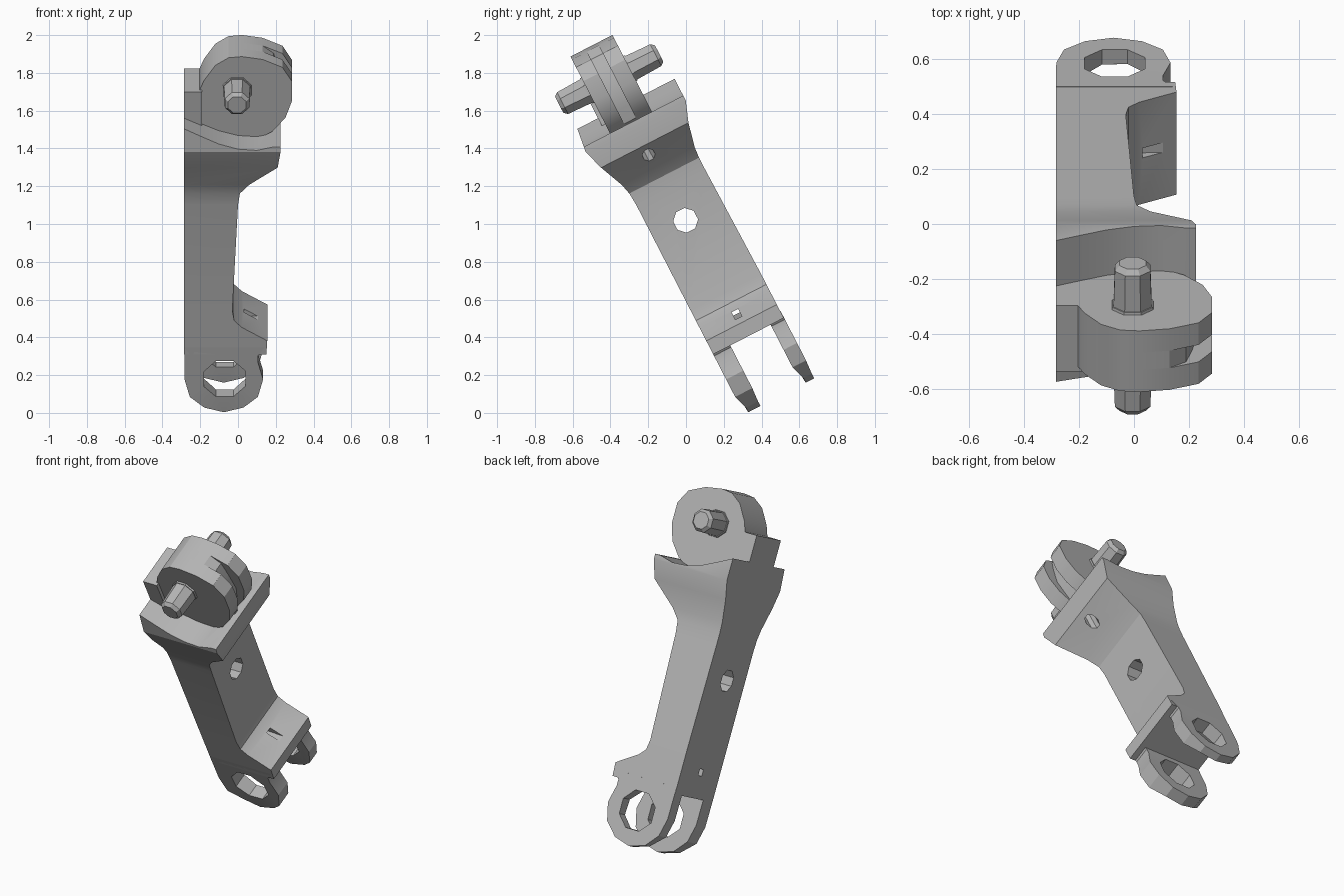
import bpy, bmesh, math
from mathutils import Matrix, Vector

cube = bpy.data.objects.get("Cube")
if cube:
    bpy.data.objects.remove(cube, do_unlink=True)

# The link is modelled upright (x, depth, length) and then leaned forward
LEAN = Matrix.Rotation(math.radians(27.25), 4, 'X')

grey = bpy.data.materials.new("plain_grey")
grey.use_nodes = True
grey.diffuse_color = (0.46, 0.46, 0.46, 1)
for node in grey.node_tree.nodes:
    if node.type == 'BSDF_PRINCIPLED':
        node.inputs["Base Color"].default_value = grey.diffuse_color


def loft(name, rings):
    """Skin a list of equally long point rings and cap both ends."""
    bm = bmesh.new()
    loops = [[bm.verts.new(p) for p in ring] for ring in rings]
    n = len(rings[0])
    for a, b in zip(loops, loops[1:]):
        for i in range(n):
            j = (i + 1) % n
            bm.faces.new((a[i], a[j], b[j], b[i]))
    bm.faces.new(loops[0][::-1])
    bm.faces.new(loops[-1])
    bmesh.ops.recalc_face_normals(bm, faces=bm.faces)
    mesh = bpy.data.meshes.new(name)
    bm.to_mesh(mesh)
    bm.free()
    mesh.materials.append(grey)
    obj = bpy.data.objects.new(name, mesh)
    bpy.context.collection.objects.link(obj)
    return obj


def prism(name, outline, d0, d1):
    """Extrude an (x, length) outline through the depth."""
    return loft(name, [[(x, d, u) for x, u in outline] for d in (d0, d1)])


def rod(name, start, end, r0, r1=None, sides=8):
    """Cylinder or cone between two points."""
    start, end = Vector(start), Vector(end)
    turn = (end - start).to_track_quat('Z', 'Y')
    rings = []
    for centre, r in ((start, r0), (end, r1 or r0)):
        angles = [math.tau * (i + 0.5) / sides for i in range(sides)]
        rings.append([centre + turn @ Vector((r * math.cos(a), r * math.sin(a), 0))
                      for a in angles])
    return loft(name, rings)


def cut(obj, *cutters):
    """Subtract the cutters and throw them away."""
    for cutter in cutters:
        cutter.hide_render = True
        mod = obj.modifiers.new("cut", 'BOOLEAN')
        mod.operation, mod.solver, mod.object = 'DIFFERENCE', 'EXACT', cutter
    bpy.context.view_layer.update()
    evaluated = obj.evaluated_get(bpy.context.evaluated_depsgraph_get())
    mesh = bpy.data.meshes.new_from_object(evaluated)
    obj.modifiers.clear()
    obj.data = mesh
    for cutter in cutters:
        bpy.data.objects.remove(cutter, do_unlink=True)


# Arm: length, right edge, front depth, back depth at each station
LEFT = -0.285
stations = [
    (0.21, 0.15, 0.27, 0.69), (0.29, 0.155, 0.27, 0.69),
    (0.37, 0.02, 0.27, 0.69), (0.41, -0.02, 0.27, 0.69),
    (0.47, -0.03, 0.27, 0.69), (1.10, 0.0, 0.27, 0.68),
    (1.17, 0.01, 0.265, 0.68), (1.23, 0.06, 0.25, 0.685),
    (1.36, 0.21, 0.195, 0.715), (1.47, 0.225, 0.16, 0.756),
    (1.62, 0.225, 0.18, 0.756)]
arm = loft("arm", [[(LEFT, f, u), (r, f, u), (r, b, u), (LEFT, b, u)]
                   for u, r, f, b in stations])
saddle = [(-0.4, 1.66), (-0.285, 1.6), (-0.2, 1.56), (-0.1, 1.515), (0, 1.487),
          (0.1, 1.48), (0.19, 1.5), (0.4, 1.5), (0.4, 1.8), (-0.4, 1.8)]
cut(arm,
    prism("saddle_cutter", saddle, 0, 1),
    rod("main_hole", (-0.5, 0.465, 0.907), (0.3, 0.465, 0.907), 0.066),
    rod("cord_hole", (0.14, 0.45, 1.2), (0.17, 0.45, 1.7), 0.035),
    rod("lower_hole", (0.25, 0.478, 0.33), (-0.4, 0.478, 0.37), 0.028, sides=4))

# Two ring lugs under the arm
CX, CU, R = -0.075, 0.06, 0.208
arc = [(CX + R * math.cos(math.radians(a)), CU + R * math.sin(math.radians(a)))
       for a in range(-180, 31, 30)]
lug_outline = arc + [(0.105, 0.2), (0.14, 0.25), (LEFT, 0.25)]
parts = [arm]
for name, d0, d1 in (("front_lug", 0.27, 0.372), ("back_lug", 0.612, 0.692)):
    lug = prism(name, lug_outline, d0, d1)
    # thin the tip on its outer face
    for v in lug.data.vertices:
        if v.co.z < -0.1:
            v.co.y += 0.03 if v.co.y < d0 + 0.01 else 0
            v.co.y -= 0.005
    cut(lug, rod("lug_hole", (CX + 0.005, 0.1, CU), (CX + 0.005, 0.9, CU), 0.12))
    parts.append(lug)

# Grooved cam: three layers, the middle one set back on the right
cam = [(-0.21, 1.54), (-0.212, 1.736), (-0.18, 1.815), (-0.12, 1.905), (-0.05, 1.95),
       (0.02, 1.957), (0.13, 1.94), (0.235, 1.893), (0.285, 1.81), (0.285, 1.69),
       (0.25, 1.59), (0.18, 1.51), (0.1, 1.465), (-0.1, 1.465)]
core = [(min(x, 0.235 - 0.25 * abs(u - 1.71)), u) for x, u in cam]
for name, outline, d0, d1 in (("cam_front", cam, 0.32, 0.41),
                              ("cam_core", core, 0.41, 0.48),
                              ("cam_back", cam, 0.48, 0.57)):
    parts.append(prism(name, outline, d0, d1))

# Tongue beside the cam
parts.append(prism("tongue", [(LEFT, 1.5), (-0.19, 1.5), (-0.19, 1.757), (LEFT, 1.757)],
                   0.3, 0.57))

# Axle pins with chamfered ends
PX, PU = -0.005, 1.757
for side, base, tip in (("front", 0.33, 0.15), ("back", 0.56, 0.745)):
    step = math.copysign(0.02, tip - base)
    parts.append(rod(side + "_pin_collar", (PX, base - step, PU),
                     (PX, base + step, PU), 0.087, 0.08))
    parts.append(rod(side + "_pin", (PX, base, PU), (PX, tip - step, PU), 0.076, 0.07))
    parts.append(rod(side + "_pin_end", (PX, tip - step, PU), (PX, tip, PU), 0.07, 0.052))

# Lean everything and shade with sharp edges kept
bpy.ops.object.select_all(action='DESELECT')
for part in parts:
    part.data.transform(LEAN)
    part.select_set(True)
bpy.context.view_layer.objects.active = arm
bpy.ops.object.shade_smooth_by_angle(angle=math.radians(25))
